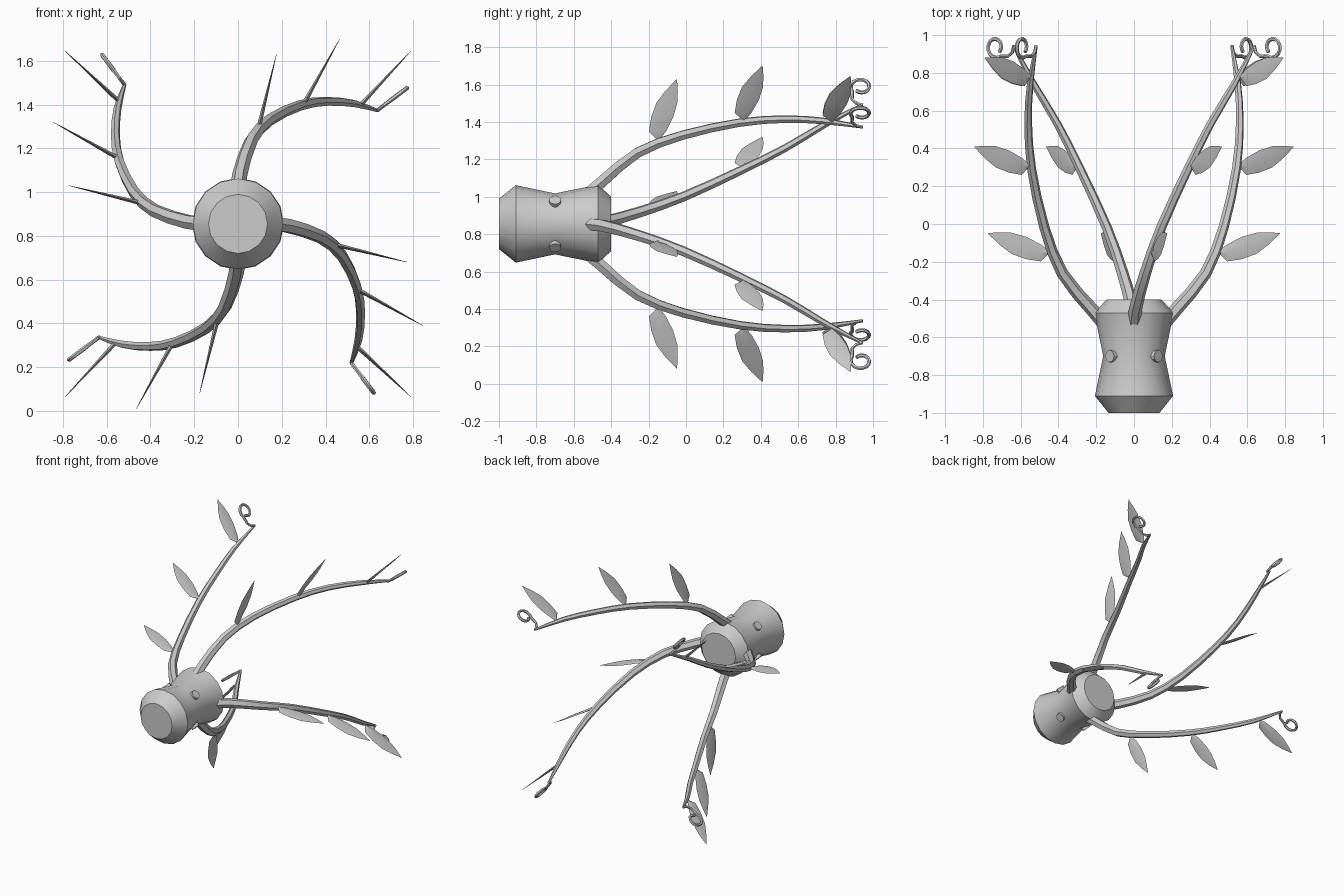
import bpy, bmesh, math
from mathutils import Vector

if "Cube" in bpy.data.objects:
    bpy.data.objects.remove(bpy.data.objects["Cube"])

CZ = 0.855  # height of the body axis

grey = bpy.data.materials.new("plain_grey")
grey.diffuse_color = (0.6, 0.6, 0.6, 1)
grey.use_nodes = True
grey.node_tree.nodes["Principled BSDF"].inputs["Base Color"].default_value = grey.diffuse_color


def loft(name, rings, smooth=30):
    """Skin a list of equal-sized point rings and cap both ends."""
    bm = bmesh.new()
    rows = [[bm.verts.new(p) for p in r] for r in rings]
    n = len(rows[0])
    for a, b in zip(rows, rows[1:]):
        for i in range(n):
            j = (i + 1) % n
            bm.faces.new((a[i], a[j], b[j], b[i]))
    bm.faces.new(rows[0])
    bm.faces.new(rows[-1])
    bmesh.ops.recalc_face_normals(bm, faces=bm.faces)
    me = bpy.data.meshes.new(name)
    bm.to_mesh(me)
    bm.free()
    me.materials.append(grey)
    ob = bpy.data.objects.new(name, me)
    bpy.context.collection.objects.link(ob)
    bpy.ops.object.select_all(action='DESELECT')
    ob.select_set(True)
    bpy.context.view_layer.objects.active = ob
    bpy.ops.object.shade_smooth_by_angle(angle=math.radians(smooth))
    return ob


def tube(name, pts, radii, sides=6):
    rings = []
    ref = Vector((0.0, 0.0, 1.0))
    t0 = (pts[1] - pts[0]).normalized()
    u = t0.cross(ref if abs(t0.z) < 0.8 else Vector((1, 0, 0))).normalized()
    for i, p in enumerate(pts):
        t = (pts[min(i + 1, len(pts) - 1)] - pts[max(i - 1, 0)]).normalized()
        u = (u - t * u.dot(t)).normalized()
        v = t.cross(u)
        rings.append([p + radii[i] * (math.cos(a) * u + math.sin(a) * v)
                      for a in (2 * math.pi * k / sides for k in range(sides))])
    return loft(name, rings)


def place(k, side, rad, y):
    """Arm coordinates (sideways, outward, along) turned k quarter turns about the axis."""
    for _ in range(k):
        side, rad = -rad, side
    return Vector((side, y, CZ + rad))


def refine(rows):
    """Insert Catmull-Rom midpoints between rows."""
    out = []
    for i in range(len(rows) - 1):
        a, b = rows[max(i - 1, 0)], rows[i]
        c, d = rows[i + 1], rows[min(i + 2, len(rows) - 1)]
        out += [b, tuple((9 * (q + r) - p - s) / 16 for p, q, r, s in zip(a, b, c, d))]
    return out + [rows[-1]]


# waisted body
profile = [(-1.0, 0.135), (-0.91, 0.207), (-0.70, 0.163), (-0.47, 0.21), (-0.40, 0.145)]
loft("body", [[(r * math.cos(a), y, CZ + r * math.sin(a))
               for a in (2 * math.pi * k / 16 for k in range(16))] for y, r in profile])

# vine rows: sideways, outward, along, radius
vine = refine([(0.0, 0.13, -0.56, 0.036), (0.008, 0.225, -0.45, 0.035),
               (0.06, 0.38, -0.26, 0.031), (0.145, 0.475, -0.016, 0.027),
               (0.285, 0.542, 0.29, 0.024), (0.405, 0.56, 0.53, 0.021),
               (0.53, 0.55, 0.74, 0.018), (0.635, 0.518, 0.94, 0.008)])
# leaf rows: distance out, left edge, right edge (along, relative to the tip)
leaf_rows = [(0.0, -0.11, -0.09), (0.04, -0.15, -0.06), (0.12, -0.138, -0.02),
             (0.20, -0.11, 0.002), (0.265, -0.062, 0.004), (0.328, -0.003, 0.0)]
# leaf tips: sideways, outward, along, lean from outward in degrees
leaves = [(0.175, 0.773, -0.048, 13.6), (0.465, 0.845, 0.41, 29), (0.79, 0.79, 0.88, 43)]

for k, label in enumerate(("top", "left", "bottom", "right")):
    # stem
    tube(label + "_vine", [place(k, *r[:3]) for r in vine], [r[3] for r in vine])

    # leaves with a thin raised midrib
    for n, (s, r, y, deg) in enumerate(leaves):
        sn, cs = math.sin(math.radians(deg)), math.cos(math.radians(deg))
        rings = []
        for d, lo, hi in leaf_rows:
            e = d - 0.328
            th = 0.010 * (1 - d / 0.36)
            mid = (lo + hi) / 2
            rings.append([place(k, s + e * sn + o * cs, r + e * cs - o * sn, y + w)
                          for w, o in ((lo, 0), (mid, th), (hi, 0), (mid, -th))])
        loft(f"{label}_leaf_{n + 1}", rings)

    # curled tendril at the tip
    path = [(0.0, 0.945), (0.012, 0.91), (0.04, 0.888)]
    for i in range(14):
        a = math.radians(235 + 27 * i)
        rr = 0.058 - 0.0018 * i
        path.append((0.122 + rr * math.cos(a), 0.936 + rr * math.sin(a)))
    tube(label + "_tendril", [place(k, 0.635 + 0.8 * d, 0.518 + 0.6 * d, y) for d, y in path],
         [0.009] * 3 + [0.0105] * 14)

    # stub on the waist
    dirn = place(k, 0.7071, 0.7071, 0) - Vector((0, 0, CZ))
    base = Vector((0, -0.70, CZ))
    tube(label + "_stub", [base + dirn * 0.12, base + dirn * 0.182], [0.032, 0.032], 12)
